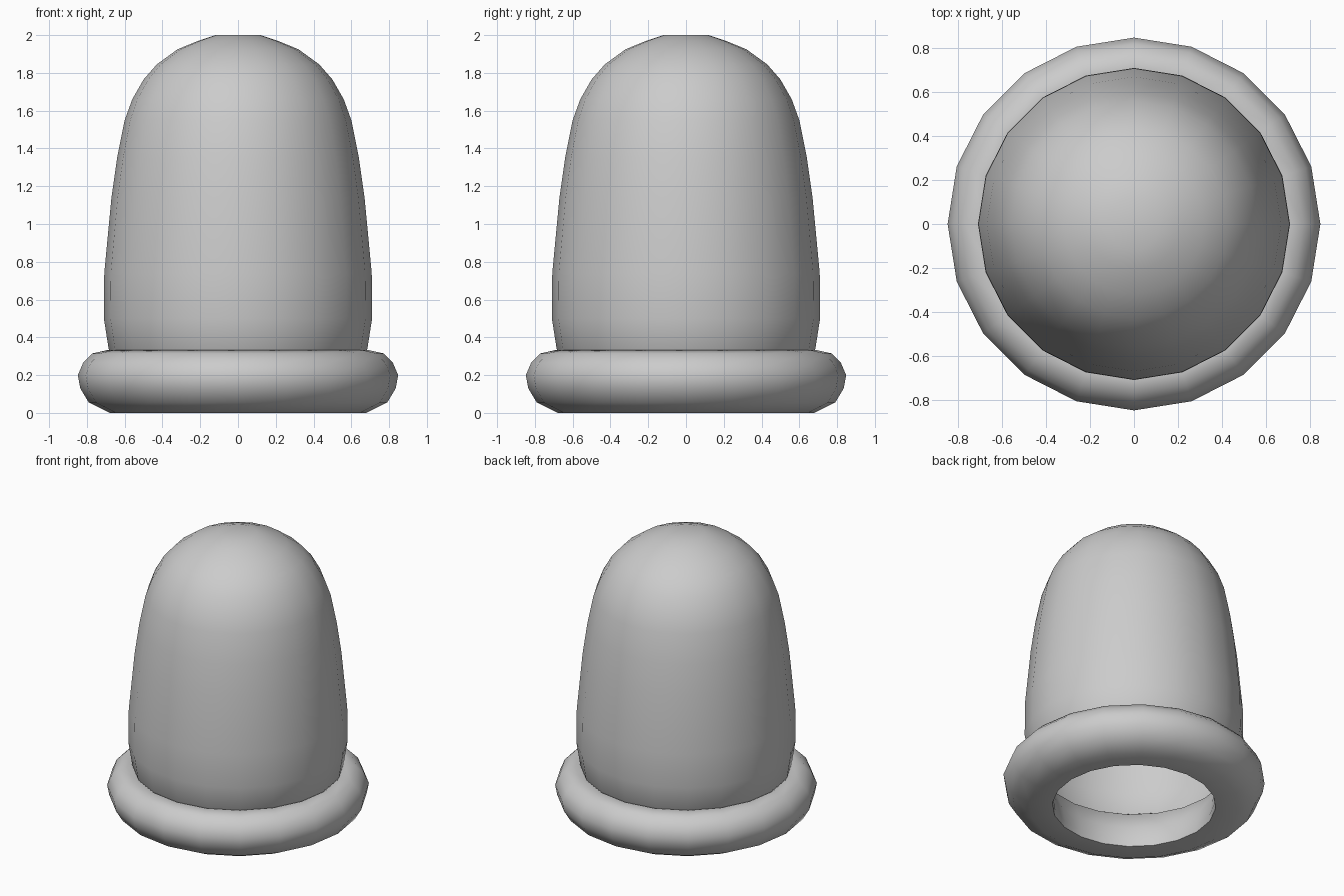
import bpy, bmesh, math

if "Cube" in bpy.data.objects:
    bpy.data.objects.remove(bpy.data.objects["Cube"])

SIDES = 20


def lathe(name, profile, closed=False, smooth_angle=60):
    """Revolve an (r, z) profile around z; r = 0 becomes a single pole."""
    bm = bmesh.new()
    rings = []
    for r, z in profile:
        n = 1 if r == 0 else SIDES
        rings.append([bm.verts.new((r * math.cos(2 * math.pi * i / SIDES),
                                    r * math.sin(2 * math.pi * i / SIDES), z))
                      for i in range(n)])
    pairs = list(zip(rings, rings[1:]))
    if closed:
        pairs.append((rings[-1], rings[0]))
    for a, b in pairs:
        for i in range(SIDES):
            j = (i + 1) % SIDES
            if len(b) == 1:
                bm.faces.new((a[i], a[j], b[0]))
            else:
                bm.faces.new((a[i], a[j], b[j], b[i]))
    mesh = bpy.data.meshes.new(name)
    bm.to_mesh(mesh)
    bm.free()
    obj = bpy.data.objects.new(name, mesh)
    bpy.context.collection.objects.link(obj)
    bpy.ops.object.select_all(action='DESELECT')
    obj.select_set(True)
    bpy.context.view_layer.objects.active = obj
    bpy.ops.object.shade_smooth_by_angle(angle=math.radians(smooth_angle))
    return obj


# Hollow dome, open underneath, tucked into the rim
lathe("dome_shell", [
    (0.60, 0.19), (0.685, 0.34), (0.71, 0.50), (0.708, 0.74), (0.67, 1.14),
    (0.64, 1.35), (0.60, 1.55), (0.56, 1.66), (0.50, 1.765), (0.43, 1.845),
    (0.32, 1.925), (0.21, 1.97), (0.12, 2.0), (0, 2.0)])

# Thick rolled rim around the opening
lathe("rolled_rim", [
    (0.53, 0.0), (0.68, 0.0), (0.79, 0.055), (0.835, 0.13), (0.848, 0.20),
    (0.82, 0.265), (0.77, 0.315), (0.69, 0.333), (0.60, 0.28),
    (0.545, 0.15), (0.525, 0.04)], closed=True)
